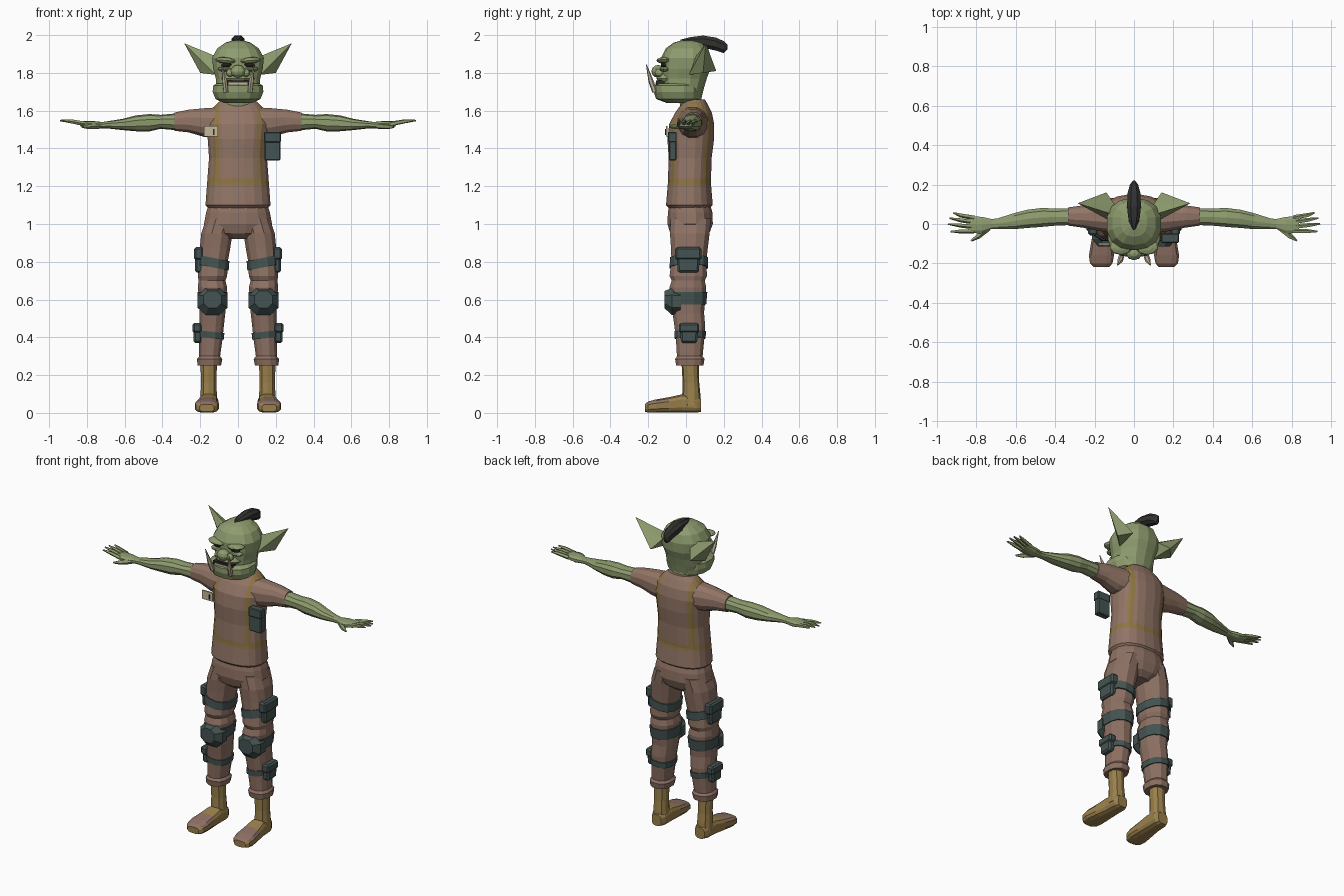
import bpy, bmesh, math
from mathutils import Vector

if "Cube" in bpy.data.objects:
    bpy.data.objects.remove(bpy.data.objects["Cube"])


def material(name, r, g, b):
    """Flat colour given as sRGB bytes, stored as linear."""
    lin = [((c / 255 + 0.055) / 1.055) ** 2.4 for c in (r, g, b)] + [1]
    mat = bpy.data.materials.new(name)
    mat.use_nodes = True
    mat.diffuse_color = lin
    mat.node_tree.nodes["Principled BSDF"].inputs["Base Color"].default_value = lin
    return mat


skin = material("green skin", 142, 156, 110)
shirt = material("brown shirt", 146, 117, 102)
trouser = material("brown trousers", 142, 113, 99)
gear = material("dark slate gear", 68, 84, 82)
leather = material("tan leather", 154, 128, 76)
stripe = material("ochre stripe", 143, 117, 68)
hair = material("black hair", 50, 51, 48)
bone = material("pale bone", 196, 184, 156)
dark = material("dark mouth", 46, 42, 36)


def finish(name, bm, *mats):
    bmesh.ops.recalc_face_normals(bm, faces=bm.faces)
    mesh = bpy.data.meshes.new(name)
    bm.to_mesh(mesh)
    bm.free()
    for mat in mats:
        mesh.materials.append(mat)
    obj = bpy.data.objects.new(name, mesh)
    bpy.context.collection.objects.link(obj)
    return obj


def loft_mesh(axis, rings, n=12, side=1, power=0.85, tilt=0):
    """Skin rounded rings (position, centre a, centre b, radius a, radius b) along an axis."""
    bm = bmesh.new()
    loops = []
    for t, ca, cb, ra, rb in rings:
        loop = []
        for i in range(n):
            ang = math.tau * (i + 0.5) / n
            c, s = math.cos(ang), math.sin(ang)
            a = ra * math.copysign(abs(c) ** power, c)
            b = rb * math.copysign(abs(s) ** power, s)
            h = t + tilt * a
            p = {"x": (h, ca + a, cb + b), "y": (ca + a, h, cb + b), "z": (ca + a, cb + b, h)}[axis]
            loop.append(bm.verts.new((p[0] * side, p[1], p[2])))
        loops.append(loop)
    for low, high in zip(loops, loops[1:]):
        for i in range(n):
            j = (i + 1) % n
            bm.faces.new((low[i], low[j], high[j], high[i]))
    bm.faces.new(loops[0])
    bm.faces.new(loops[-1])
    return bm


def loft(name, mat, axis, rings, **opts):
    return finish(name, loft_mesh(axis, rings, **opts), mat)


def box(name, mat, centre, size, bevel=0.0, taper=1.0):
    bm = bmesh.new()
    bmesh.ops.create_cube(bm, size=1)
    for v in bm.verts:
        k = taper if v.co.z < 0 else 1
        v.co = Vector(centre) + Vector((v.co.x * size[0], v.co.y * size[1] * k, v.co.z * size[2]))
    if bevel:
        bmesh.ops.bevel(bm, geom=bm.edges[:], offset=bevel, segments=1, affect="EDGES")
    return finish(name, bm, mat)


def blob(name, mat, centre, size, roll=0.0):
    bm = bmesh.new()
    bmesh.ops.create_uvsphere(bm, u_segments=10, v_segments=6, radius=1)
    obj = finish(name, bm, mat)
    obj.location, obj.scale, obj.rotation_euler.y = centre, size, roll
    return obj


def spike(name, mat, points, n=6):
    """Tapered tube through (x, y, z, radius) points."""
    bm = bmesh.new()
    quat = (Vector(points[-1][:3]) - Vector(points[0][:3])).to_track_quat("Z", "Y")
    loops = [[bm.verts.new(Vector(p[:3]) + quat @ Vector((p[3] * math.cos(math.tau * i / n),
              p[3] * math.sin(math.tau * i / n), 0))) for i in range(n)] for p in points]
    for low, high in zip(loops, loops[1:]):
        for i in range(n):
            bm.faces.new((low[i], low[i - 1], high[i - 1], high[i]))
    bm.faces.new(loops[0])
    bm.faces.new(loops[-1])
    return finish(name, bm, mat)


# Shirt body, cut along the edges of the reflective stripes
bm = loft_mesh("z", [
    (1.085, 0, .018, .16, .11), (1.1, 0, .018, .174, .125), (1.22, 0, .018, .165, .115),
    (1.35, 0, .022, .155, .115), (1.45, 0, .025, .162, .125), (1.53, 0, .03, .172, .12),
    (1.59, 0, .04, .155, .098), (1.635, 0, .045, .115, .07), (1.66, 0, .04, .085, .06)], n=20)
cuts = [((x * s, 0, 0), (1, 0, 0)) for s in (1, -1) for x in (.1, .13)]
cuts += [((0, 0, z), (0, 0, 1)) for z in (1.205, 1.24)]
for co, no in cuts:
    bmesh.ops.bisect_plane(bm, geom=bm.verts[:] + bm.edges[:] + bm.faces[:], plane_co=co, plane_no=no)
for f in bm.faces:
    c = f.calc_center_median()
    upright = .1 < abs(c.x) < .13 and c.z > 1.205
    f.material_index = int(upright or 1.205 < c.z < 1.24)
finish("shirt", bm, shirt, stripe)

# Trouser hips
loft("trouser_hips", trouser, "z", [
    (.92, 0, .02, .07, .07), (.95, 0, .02, .15, .105), (1.0, 0, .022, .183, .122),
    (1.06, 0, .022, .172, .12), (1.11, 0, .02, .155, .108)], n=16)

# Neck, skull and jaw
loft("neck", skin, "z", [(1.58, 0, .035, .085, .06), (1.64, 0, .025, .075, .06),
                         (1.7, 0, .01, .075, .07)])
loft("skull", skin, "z", [
    (1.66, 0, 0, .09, .08), (1.72, 0, -.015, .118, .11), (1.77, 0, -.01, .12, .12),
    (1.82, 0, -.002, .134, .13), (1.88, 0, 0, .14, .132), (1.93, 0, .005, .112, .112),
    (1.96, 0, .01, .068, .075), (1.972, 0, .01, .03, .035)], n=14)
loft("lower_jaw", skin, "z", [
    (1.64, 0, -.025, .075, .075), (1.662, 0, -.04, .122, .118), (1.7, 0, -.045, .137, .126),
    (1.732, 0, -.045, .135, .126), (1.745, 0, -.04, .115, .11)], n=14)
loft("muzzle", skin, "z", [(1.755, 0, -.04, .09, .11), (1.77, 0, -.04, .1, .12),
                           (1.8, 0, -.03, .085, .115)])
box("mouth", dark, (0, -.1, 1.748), (.13, .12, .022))
box("lower_teeth", bone, (0, -.157, 1.742), (.1, .01, .012))

# Nose, mohawk
blob("nose", skin, (0, -.148, 1.808), (.042, .035, .034))
loft("mohawk", hair, "y", [
    (-.03, 0, 1.968, .006, .008), (.02, 0, 1.968, .03, .022), (.09, 0, 1.966, .038, .034),
    (.16, 0, 1.952, .034, .037), (.2, 0, 1.936, .022, .034), (.22, 0, 1.938, .006, .012)], n=8)

# Chest pouch and name badge
box("chest_pouch", gear, (.183, -.07, 1.41), (.085, .04, .145), .005)
box("chest_pouch_flap", gear, (.183, -.072, 1.46), (.09, .046, .055), .005)
box("badge", bone, (-.143, -.102, 1.49), (.075, .009, .055))
box("badge_mark", dark, (-.128, -.108, 1.488), (.008, .004, .032))

LEG = [
    (1.03, .09, .025, .08, .11), (.95, .112, .02, .085, .108), (.87, .122, .018, .083, .1),
    (.8, .13, .015, .078, .095), (.725, .135, .012, .08, .102), (.7, .138, .012, .073, .09),
    (.665, .135, .01, .08, .1), (.6, .135, .01, .073, .095), (.53, .135, .012, .07, .086),
    (.46, .14, .02, .067, .084), (.4, .143, .022, .064, .078), (.3, .15, .02, .057, .07),
    (.285, .15, .02, .069, .08), (.25, .152, .02, .064, .074)]

for side, tag in ((1, "left"), (-1, "right")):
    # Face details
    blob(tag + "_eye", dark, (.058 * side, -.112, 1.842), (.034, .022, .014), .1 * side)
    blob(tag + "_brow", skin, (.066 * side, -.115, 1.866), (.058, .042, .017), -.08 * side)
    blob(tag + "_eye_bag", skin, (.068 * side, -.11, 1.82), (.042, .03, .014))
    blob(tag + "_nostril", skin, (.04 * side, -.14, 1.8), (.024, .024, .022))
    spike(tag + "_tusk", bone, [(.064 * side, -.165, 1.7, .014), (.07 * side, -.185, 1.755, .014),
                                (.084 * side, -.21, 1.845, .002)])
    bm = bmesh.new()
    for x, y, z in ((.285, .105, 1.957), (.11, .05, 1.885), (.12, .015, 1.79),
                    (.2, .09, 1.8), (.14, .16, 1.81), (.1, .1, 1.86)):
        bm.verts.new((x * side, y, z))
    bmesh.ops.convex_hull(bm, input=bm.verts[:])
    finish(tag + "_ear", bm, skin)

    # Sleeve, arm and hand
    loft(tag + "_sleeve", shirt, "x", [
        (.1, .035, 1.535, .085, .085), (.18, .035, 1.537, .072, .078),
        (.26, .038, 1.545, .058, .062), (.335, .038, 1.542, .047, .05)], side=side)
    loft(tag + "_arm", skin, "x", [
        (.32, .037, 1.541, .044, .045), (.41, .035, 1.541, .046, .037), (.47, .033, 1.536, .05, .046),
        (.54, .026, 1.533, .048, .042), (.61, .014, 1.527, .042, .03), (.69, .002, 1.525, .028, .019),
        (.72, 0, 1.523, .026, .017), (.77, -.006, 1.524, .044, .022), (.835, -.003, 1.53, .044, .014)],
        n=10, side=side)
    for finger, y0, y1, x1 in (("index", -.036, -.038, .93), ("middle", -.014, 0, .943),
                               ("ring", .01, .03, .935), ("little", .032, .057, .915)):
        spike(f"{tag}_{finger}_finger", skin, [
            (.81 * side, y0, 1.53, .013), (.88 * side, (y0 + y1) / 2, 1.543, .011),
            (x1 * side, y1, 1.548, .004)], n=5)
    spike(tag + "_thumb", skin, [(.74 * side, -.02, 1.52, .017), (.79 * side, -.062, 1.515, .014),
                                 (.825 * side, -.085, 1.513, .005)], n=5)

    # Trouser leg with straps and knee pad
    loft(tag + "_trouser_leg", trouser, "z", LEG, side=side)
    loft(tag + "_thigh_strap", gear, "z", [(.77, .132, .015, .085, .105), (.82, .128, .016, .085, .103)],
         side=side, tilt=.2)
    loft(tag + "_knee_strap", gear, "z", [(.575, .135, .01, .077, .1), (.64, .135, .01, .083, .106)],
         side=side)
    loft(tag + "_shin_strap", gear, "z", [(.395, .143, .022, .07, .084), (.43, .142, .022, .072, .086)],
         side=side, tilt=.1)
    loft(tag + "_knee_pad", gear, "y", [
        (-.03, .135, .59, .085, .07), (-.075, .135, .59, .084, .076), (-.115, .135, .6, .05, .048)],
        n=8, side=side)

    # Leg pouches with flaps
    for part, x, y, z, w, h in (("thigh", .205, .012, .81, .13, .135), ("shin", .213, .016, .423, .1, .105)):
        box(f"{tag}_{part}_pouch", gear, (x * side, y, z), (.045, w, h), .01, .85)
        box(f"{tag}_{part}_pouch_flap", gear, ((x + .003) * side, y, z + h / 4), (.05, w + .008, h / 2), .01)

    # Boot shaft and foot, with brown upper on the toes
    loft(tag + "_boot_shaft", leather, "z", [
        (.04, .155, .028, .05, .05), (.1, .155, .028, .045, .048), (.16, .155, .026, .042, .044),
        (.27, .155, .022, .046, .046)], n=10, side=side)
    bm = loft_mesh("y", [
        (.08, .153, .04, .034, .036), (.055, .153, .045, .047, .044), (-.02, .155, .05, .05, .05),
        (-.09, .16, .042, .058, .042), (-.16, .165, .036, .065, .036), (-.2, .166, .031, .058, .03),
        (-.218, .165, .026, .04, .02)], n=12, side=side, power=.65)
    bm.normal_update()
    for f in bm.faces:
        c = f.calc_center_median()
        f.material_index = int(c.y < -.1 and c.z > .045)
    finish(tag + "_boot_foot", bm, leather, trouser)
